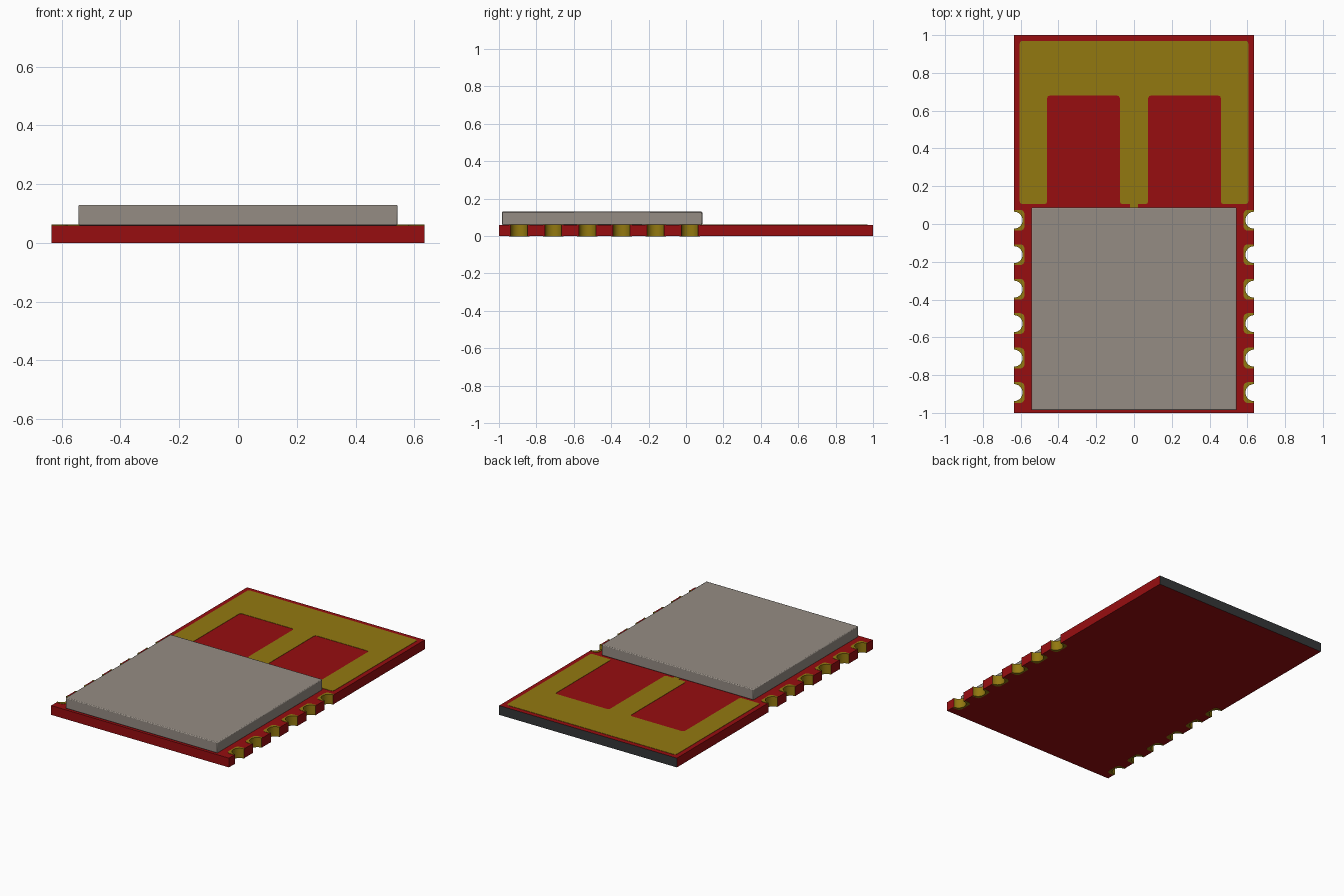
import bpy, bmesh, math

cube = bpy.data.objects.get("Cube")
if cube:
    bpy.data.objects.remove(cube, do_unlink=True)

HALF_W, HALF_L, THICK = 0.635, 1.0, 0.06
FILM = 0.002
NOTCH_R = 0.045
NOTCHES = [0.02 - 0.1825 * i for i in range(6)]


def material(name, rgb):
    m = bpy.data.materials.new(name)
    m.use_nodes = True
    m.diffuse_color = (*rgb, 1)
    m.node_tree.nodes["Principled BSDF"].inputs["Base Color"].default_value = (*rgb, 1)
    return m


RED = material("red_solder_mask", (0.31, 0.004, 0.005))
GOLD = material("gold_plating", (0.29, 0.19, 0.005))
GREY = material("shield_metal", (0.30, 0.265, 0.23))
DARK = material("dark_edge", (0.035, 0.038, 0.04))


def arc(cx, cy, r, a0, a1, n):
    """Points on an arc, angles in degrees."""
    steps = [math.radians(a0 + (a1 - a0) * i / n) for i in range(n + 1)]
    return [(cx + r * math.cos(a), cy + r * math.sin(a)) for a in steps]


def rounded(points, r):
    """Cut each corner of a right-angled outline with a small round."""
    out = []
    for i, (x, y) in enumerate(points):
        ends = []
        for qx, qy in (points[i - 1], points[(i + 1) % len(points)]):
            d = math.hypot(qx - x, qy - y)
            ends.append((x + (qx - x) * r / d, y + (qy - y) * r / d))
        (ax, ay), (bx, by) = ends
        mid = (x + (ax + bx - 2 * x) * 0.29, y + (ay + by - 2 * y) * 0.29)
        out += [ends[0], mid, ends[1]]
    return out


def prism(name, outlines, z0, z1, mats):
    """Extrude flat outlines from z0 to z1 as one object."""
    bm = bmesh.new()
    for pts in outlines:
        face = bm.faces.new([bm.verts.new((x, y, z0)) for x, y in pts])
        ext = bmesh.ops.extrude_face_region(bm, geom=[face])
        for v in ext["geom"]:
            if isinstance(v, bmesh.types.BMVert):
                v.co.z = z1
    bmesh.ops.recalc_face_normals(bm, faces=bm.faces[:])
    mesh = bpy.data.meshes.new(name)
    bm.to_mesh(mesh)
    bm.free()
    for m in mats:
        mesh.materials.append(m)
    obj = bpy.data.objects.new(name, mesh)
    bpy.context.collection.objects.link(obj)
    return obj


def smooth(obj):
    bpy.ops.object.select_all(action='DESELECT')
    obj.select_set(True)
    bpy.context.view_layer.objects.active = obj
    bpy.ops.object.shade_smooth_by_angle(angle=math.radians(30))


# Circuit board with half-round notches down both long sides
right_side = [(HALF_W, -HALF_L)]
for y in reversed(NOTCHES):
    right_side += arc(HALF_W, y, NOTCH_R, 270, 90, 14)
right_side.append((HALF_W, HALF_L))
left_side = [(-x, y) for x, y in reversed(right_side)]
board = prism("circuit_board", [right_side + left_side], 0, THICK, [RED, GOLD, DARK])
for p in board.data.polygons:
    if abs(p.normal.z) > 0.5:
        continue
    if p.center.y > HALF_L - 0.01:
        p.material_index = 2
    elif abs(p.center.x) < HALF_W - 0.0001 and abs(p.center.y) < HALF_L - 0.01:
        p.material_index = 1
smooth(board)

# Gold pads around each notch, on the top and the underside
pads = []
for y in NOTCHES:
    outer = [(HALF_W, y + 0.055)]
    outer += arc(0.602, y + 0.033, 0.022, 90, 180, 4)
    outer += arc(0.602, y - 0.033, 0.022, 180, 270, 4)
    outer.append((HALF_W, y - 0.055))
    pad = outer + arc(HALF_W, y, NOTCH_R, 270, 90, 14)
    pads += [pad, [(-px, py) for px, py in pad]]
prism("top_pads", pads, THICK, THICK + FILM, [GOLD])
prism("bottom_pads", pads, -FILM / 2, 0.0005, [GOLD])

# Flat antenna: a wide band with two outer legs and a middle leg
half = [(0.605, 0.97), (0.605, 0.105), (0.46, 0.105), (0.46, 0.68),
        (0.075, 0.68), (0.075, 0.105)]
antenna = half + [(-x, y) for x, y in reversed(half)]
prism("antenna", [rounded(antenna, 0.014)], THICK, THICK + FILM, [GOLD])
feed = [(-0.02, 0.08), (0.02, 0.08), (0.02, 0.11), (-0.02, 0.11)]
prism("antenna_feed", [feed], THICK, THICK + FILM, [GOLD])

# Metal shield can with slightly eased edges
can = [(-0.543, -0.985), (0.543, -0.985), (0.543, 0.087), (-0.543, 0.087)]
shield = prism("shield_can", [can], THICK, 0.13, [GREY])
bevel = shield.modifiers.new("eased_edges", 'BEVEL')
bevel.width = 0.005
bevel.segments = 2
smooth(shield)
